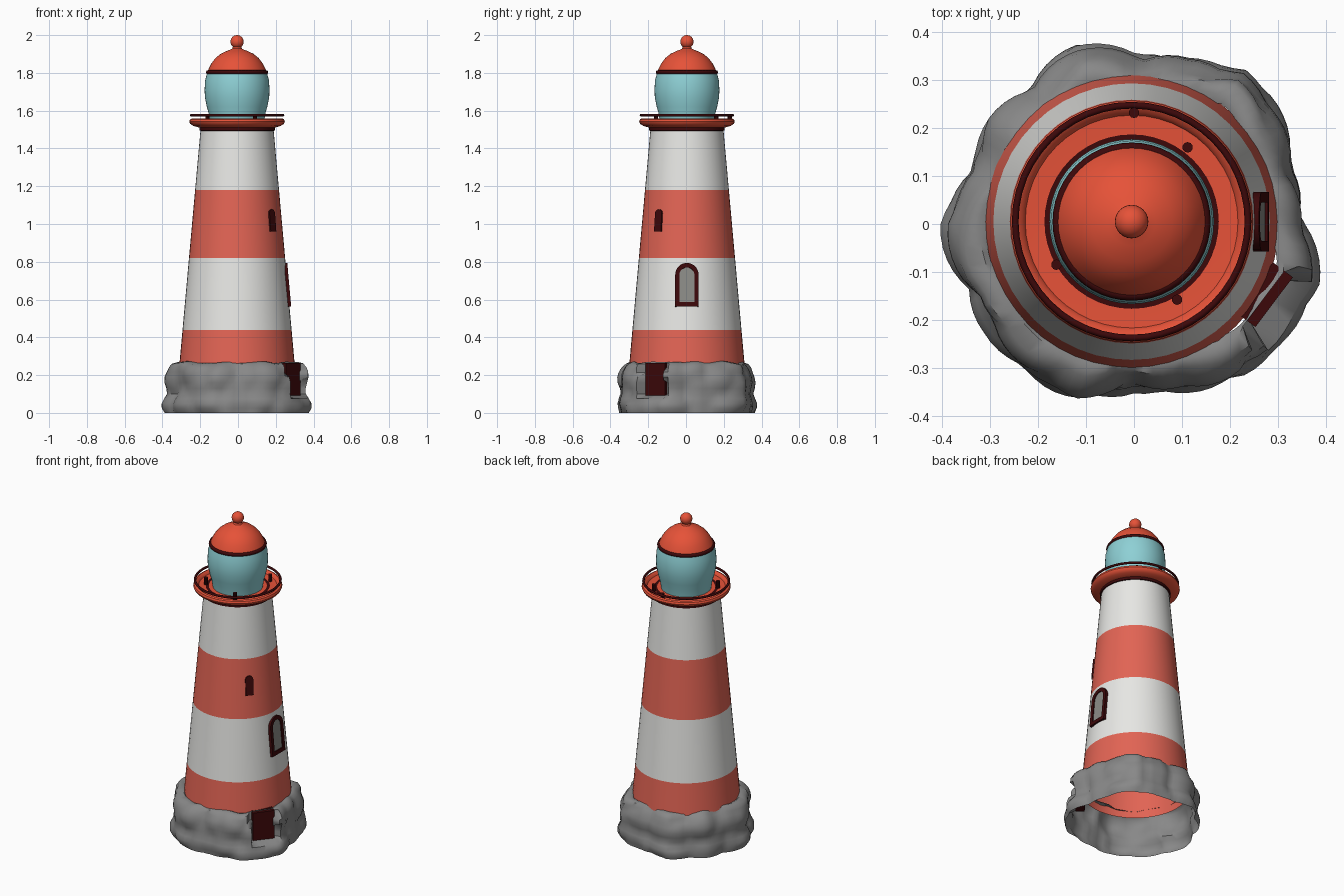
import bpy, bmesh, math
from mathutils import Matrix, Vector, noise

if "Cube" in bpy.data.objects:
    bpy.data.objects.remove(bpy.data.objects["Cube"])

CX, CY = -0.005, 0.005          # tower axis
SEG = 48


def material(name, r, g, b):
    m = bpy.data.materials.new(name)
    lin = [((c / 255 + 0.055) / 1.055) ** 2.4 for c in (r, g, b)]
    m.diffuse_color = (*lin, 1)
    m.use_nodes = True
    m.node_tree.nodes["Principled BSDF"].inputs["Base Color"].default_value = m.diffuse_color
    return m


RED = material("red_paint", 230, 82, 56)
STRIPE = material("stripe_red", 226, 100, 84)
WHITE = material("white_paint", 234, 234, 231)
TEAL = material("lantern_glass", 142, 208, 213)
DARK = material("dark_trim", 60, 8, 10)
ROCK = material("grey_rock", 136, 136, 136)
PANE = material("window_pane", 140, 140, 136)


def finish(name, bm, mats, angle=40, recalc=True):
    if recalc:
        bmesh.ops.recalc_face_normals(bm, faces=bm.faces)
    me = bpy.data.meshes.new(name)
    bm.to_mesh(me)
    bm.free()
    for m in mats:
        me.materials.append(m)
    ob = bpy.data.objects.new(name, me)
    bpy.context.collection.objects.link(ob)
    bpy.ops.object.select_all(action='DESELECT')
    ob.select_set(True)
    bpy.context.view_layer.objects.active = ob
    bpy.ops.object.shade_smooth_by_angle(angle=math.radians(angle))
    return ob


def lathe(name, profile, mats, rule=None, angle=40):
    """Spin (radius, height) points around the tower axis."""
    bm = bmesh.new()
    rings = []
    for r, z in profile:
        if r == 0:
            rings.append([bm.verts.new((CX, CY, z))] * SEG)
        else:
            rings.append([bm.verts.new((CX + r * math.cos(math.tau * i / SEG),
                                        CY + r * math.sin(math.tau * i / SEG), z))
                          for i in range(SEG)])
    for k, (a, b) in enumerate(zip(rings, rings[1:])):
        for i in range(SEG):
            j = (i + 1) % SEG
            f = bm.faces.new(list(dict.fromkeys((a[i], a[j], b[j], b[i]))))
            f.material_index = rule(k) if rule else 0
    return finish(name, bm, mats, angle, recalc=False)


def wall_radius(z):
    return 0.304 - 0.09 * (z - 0.27)


# Striped tapering tower, open underneath
levels = (0.22, 0.44, 0.82, 1.18, 1.51)
lathe("tower", [(wall_radius(z), z) for z in levels], [STRIPE, WHITE], lambda k: k % 2)

# Gallery deck: shallow dish with rounded rim and dark inner ring
lathe("deck_collar", [(0.188, 1.492), (0.2, 1.495), (0.2, 1.512), (0.188, 1.515)], [DARK])
lathe("gallery_deck",
      [(0, 1.51), (0.2, 1.51), (0.232, 1.52), (0.248, 1.53), (0.253, 1.542), (0.249, 1.554),
       (0.238, 1.559), (0.228, 1.553), (0.222, 1.54), (0.182, 1.538), (0.165, 1.538), (0, 1.538)],
      [RED, DARK], lambda k: int(k == 9))


def ring(name, radius, thick, z):
    bpy.ops.mesh.primitive_torus_add(major_radius=radius, minor_radius=thick, major_segments=SEG,
                                     minor_segments=8, location=(CX, CY, z))
    ob = bpy.context.object
    ob.name = name
    ob.data.materials.append(DARK)
    bpy.ops.object.shade_smooth()


ring("gallery_rail", 0.243, 0.007, 1.576)
ring("roof_band", 0.154, 0.011, 1.803)

# Short rail posts
for i, (x, y) in enumerate(((0.0, 0.232), (0.112, 0.16), (-0.162, -0.085), (0.09, -0.158))):
    bpy.ops.mesh.primitive_cylinder_add(vertices=10, radius=0.011, depth=0.046,
                                        location=(x, y, 1.559))
    bpy.context.object.name = f"rail_post_{i + 1}"
    bpy.context.object.data.materials.append(DARK)

# Bulging lantern glass
lathe("lantern", [(0.142, 1.535), (0.15, 1.585), (0.16, 1.62), (0.17, 1.67), (0.172, 1.71),
                  (0.169, 1.76), (0.158, 1.802), (0, 1.802)], [TEAL])

# Domed roof, with finial neck and ball
lathe("roof", [(0.158, 1.803), (0.15, 1.822), (0.136, 1.85), (0.115, 1.878), (0.085, 1.902),
               (0.05, 1.918), (0.036, 1.923), (0.026, 1.928), (0.019, 1.945)], [RED])
bpy.ops.mesh.primitive_uv_sphere_add(segments=24, ring_count=14, radius=0.035,
                                     location=(CX, CY, 1.965))
bpy.context.object.name = "finial_ball"
bpy.context.object.data.materials.append(RED)
bpy.ops.object.shade_smooth()


def wall_matrix(angle, z):
    """Local x outward, y along the wall, z up the sloping wall."""
    return (Matrix.Translation((CX, CY, 0)) @ Matrix.Rotation(angle, 4, 'Z')
            @ Matrix.Translation((wall_radius(z), 0, z)) @ Matrix.Rotation(-0.09, 4, 'Y'))


def arch(half, bottom, spring):
    """Arched outline as (across, up) points."""
    pts = [(-half, bottom), (half, bottom)]
    for i in range(11):
        a = math.pi * i / 10
        pts.append((half * math.cos(a), spring + half * math.sin(a)))
    return pts


def prism(name, pts, x0, x1, matrix, mat):
    bm = bmesh.new()
    f = bm.faces.new([bm.verts.new((x0, y, z)) for y, z in pts])
    ext = bmesh.ops.extrude_face_region(bm, geom=[f])
    bmesh.ops.translate(bm, vec=(x1 - x0, 0, 0),
                        verts=[v for v in ext["geom"] if isinstance(v, bmesh.types.BMVert)])
    bm.transform(matrix)
    finish(name, bm, [mat], 30)


# Arched window: frame loop and pane
mw = wall_matrix(0, 0.68)
outer, inner = arch(0.062, -0.118, 0.052), arch(0.04, -0.094, 0.05)
bm = bmesh.new()
loops = [[bm.verts.new((x, y, z)) for y, z in pts] for x, pts in
         ((-0.02, outer), (0.009, outer), (0.009, inner), (-0.02, inner))]
for a, b in zip(loops, loops[1:] + loops[:1]):
    for i in range(len(outer)):
        j = (i + 1) % len(outer)
        bm.faces.new((a[i], a[j], b[j], b[i]))
bm.transform(mw)
finish("window_frame", bm, [DARK], 30)
prism("window_pane", inner, -0.02, 0.003, mw, PANE)

# Small slit window
prism("slit_window", arch(0.023, -0.06, 0.035), -0.02, 0.007,
      wall_matrix(math.radians(-39), 1.02), DARK)

# Door set into the rock
DOOR_A = math.radians(-37)
prism("door", [(-0.065, 0.088), (0.065, 0.088), (0.065, 0.265), (-0.065, 0.265)], -0.03, 0.022,
      Matrix.Translation((0.275, -0.15, 0)) @ Matrix.Rotation(DOOR_A, 4, 'Z'), DARK)

# Hollow lumpy rock base: plan radii every 18 degrees, stacked into rows
plan = (.365, .35, .37, .395, .36, .36, .385, .355, .372, .365, .39,
        .385, .372, .375, .378, .342, .36, .385, .385, .395)
rows = ((0, .97), (.025, 1.0), (.05, 1.0), (.075, .975), (.1, .95), (.13, .96), (.16, .975),
        (.19, .975), (.215, .96), (.24, .935), (.26, .89), (.268, .83), (.26, .77))
N = 100
bm = bmesh.new()
grid = []
for z, scale in rows:
    line = []
    for i in range(N):
        a = math.tau * i / N
        t = i / N * 20
        k, u = int(t) % 20, t % 1
        r = (plan[k] * (1 - u) + plan[(k + 1) % 20] * u) * scale
        dist = noise.voronoi(Vector((math.cos(a) * 2.6, math.sin(a) * 2.6, z * 8)))[0]
        if z < 0.265:
            r += 0.016 - 0.045 * min(dist[0], 0.9) ** 2
        side = r * math.sin(a - DOOR_A)
        if z > 0.09 and -0.04 < side < 0.125 and math.cos(a - DOOR_A) > 0:
            r = min(r, 0.31 / math.cos(a - DOOR_A))
        lift = 0.012 * noise.noise(Vector((math.cos(a) * 3, math.sin(a) * 3, 5))) if z > 0.2 else 0
        line.append(bm.verts.new((r * math.cos(a), r * math.sin(a), z + lift)))
    grid.append(line)
for a, b in zip(grid, grid[1:]):
    for i in range(N):
        j = (i + 1) % N
        bm.faces.new((a[i], a[j], b[j], b[i]))
finish("rock_base", bm, [ROCK], 45, recalc=False)
